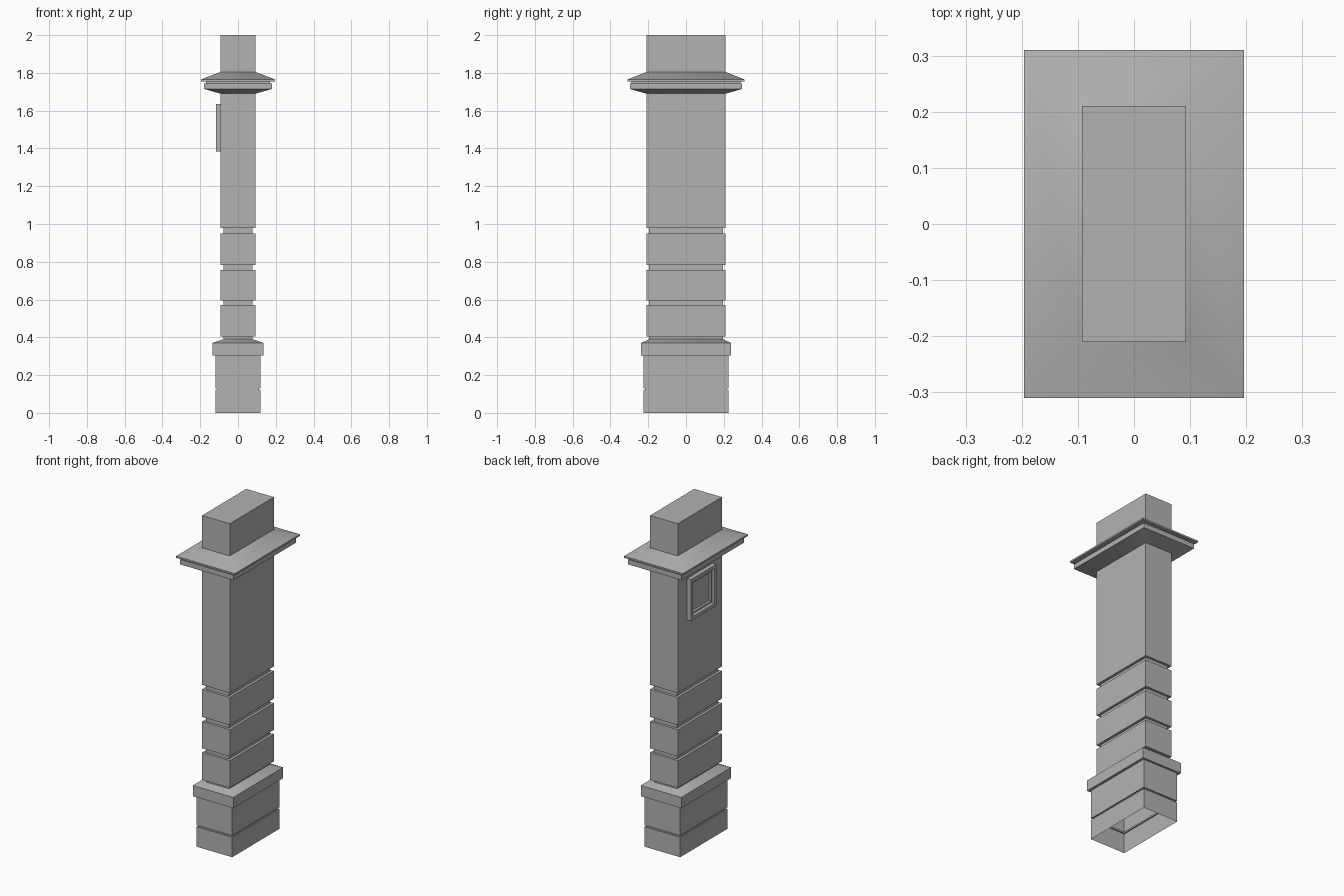
import bpy, bmesh, math

cube = bpy.data.objects.get("Cube")
if cube:
    bpy.data.objects.remove(cube, do_unlink=True)

# One plain stone colour
STONE = (0.45, 0.45, 0.45, 1)
stone = bpy.data.materials.new("grey_stone")
stone.use_nodes = True
stone.diffuse_color = STONE
stone.node_tree.nodes["Principled BSDF"].inputs["Base Color"].default_value = STONE


def loft(name, rings, place, cap_end=True):
    """Join rectangular rings (half width, half depth, height) into one shell."""
    bm = bmesh.new()
    loops = []
    for a, b, h in rings:
        corners = ((-a, -b), (a, -b), (a, b), (-a, b))
        loops.append([bm.verts.new(place(u, v, h)) for u, v in corners])
    for low, high in zip(loops, loops[1:]):
        for i in range(4):
            j = (i + 1) % 4
            bm.faces.new((low[i], low[j], high[j], high[i]))
    if cap_end:
        bm.faces.new(loops[-1])
    mesh = bpy.data.meshes.new(name)
    bm.to_mesh(mesh)
    bm.free()
    mesh.materials.append(stone)
    obj = bpy.data.objects.new(name, mesh)
    bpy.context.collection.objects.link(obj)
    bpy.ops.object.select_all(action='DESELECT')
    obj.select_set(True)
    bpy.context.view_layer.objects.active = obj
    bpy.ops.object.shade_smooth_by_angle(angle=math.radians(35))
    return obj


def upright(u, v, h):
    return (u, v, h)


# Section sizes (half width, half depth)
BASE, BASE_GROOVE = (0.119, 0.225), (0.112, 0.218)
LEDGE, NECK, SHAFT = (0.135, 0.238), (0.077, 0.195), (0.0925, 0.21)
CORNICE, LIP, NOTCH = (0.179, 0.297), (0.1964, 0.31), (0.17, 0.288)


def band(size, bottom, top):
    return [(*size, bottom), (*size, top)]


# Plinth, open underneath, with a thin groove and a sloped ledge
plinth = (band(BASE, 0, 0.12) + band(BASE_GROOVE, 0.12, 0.13)
          + band(BASE, 0.13, 0.305) + band(LEDGE, 0.305, 0.37) + [(*NECK, 0.39)])
loft("plinth", plinth, upright, cap_end=False)

# Shaft with three rusticated blocks between recessed joints
shaft = [(*NECK, 0.39)]
for bottom, top in ((0.405, 0.57), (0.595, 0.757), (0.784, 0.951)):
    shaft += [(*NECK, bottom)] + band(SHAFT, bottom, top) + [(*NECK, top)]
shaft += [(*NECK, 0.978)] + band(SHAFT, 0.978, 2.0)
loft("shaft", shaft, upright)

# Cornice: sloped soffit, fascia, shadow notch, lip and sloped roof
cornice = ([(*SHAFT, 1.69)] + band(CORNICE, 1.715, 1.745)
           + band(NOTCH, 1.745, 1.755) + band(LIP, 1.755, 1.765) + [(*SHAFT, 1.805)])
loft("cornice", cornice, upright, cap_end=False)

# Framed panel on the side of the shaft, moulded inwards to a sunken field
panel = [(0.122, 0.125, 0), (0.122, 0.125, 0.025), (0.102, 0.105, 0.025),
         (0.094, 0.097, 0.014), (0.084, 0.087, 0.014), (0.08, 0.083, 0.005)]
loft("framed_panel", panel, lambda u, v, h: (-SHAFT[0] - h, -u, 1.51 + v))
